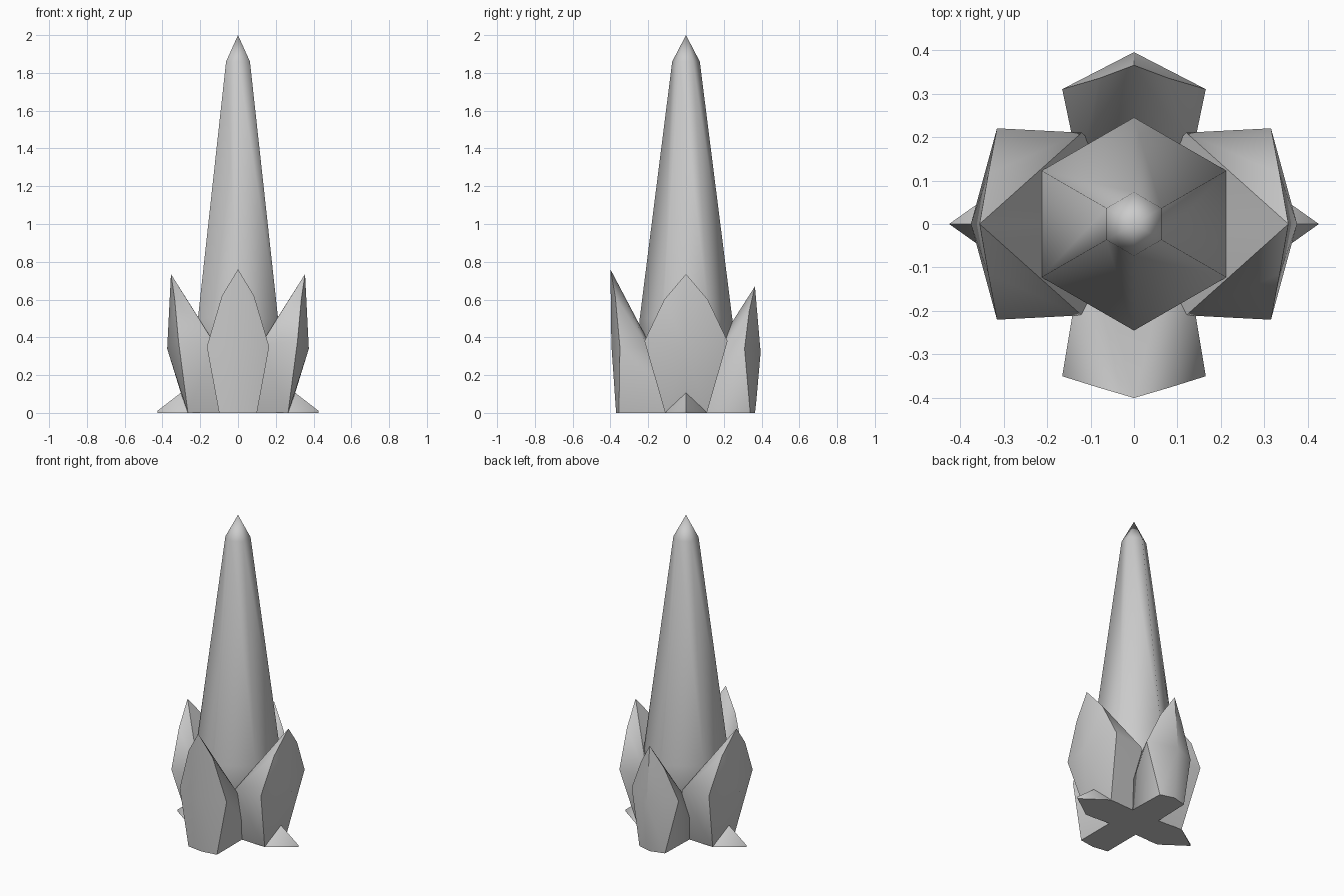
import bpy, bmesh, math
from mathutils import Vector

if "Cube" in bpy.data.objects:
    bpy.data.objects.remove(bpy.data.objects["Cube"])

stone = bpy.data.materials.new("grey stone")
stone.diffuse_color = (0.6, 0.6, 0.6, 1)
stone.use_nodes = True
stone.node_tree.nodes["Principled BSDF"].inputs["Base Color"].default_value = stone.diffuse_color


def finish(bm, name, angle):
    """Turn a bmesh into a shaded object."""
    bmesh.ops.recalc_face_normals(bm, faces=bm.faces)
    mesh = bpy.data.meshes.new(name)
    bm.to_mesh(mesh)
    bm.free()
    mesh.materials.append(stone)
    ob = bpy.data.objects.new(name, mesh)
    bpy.context.collection.objects.link(ob)
    bpy.ops.object.select_all(action='DESELECT')
    ob.select_set(True)
    bpy.context.view_layer.objects.active = ob
    bpy.ops.object.shade_smooth_by_angle(angle=math.radians(angle))
    return ob


def hull(name, points, turn, angle):
    """Convex shard from (outward, sideways, z) points, mirrored sideways.
    turn is the direction it faces, in degrees around z."""
    bm = bmesh.new()
    c, s = math.cos(math.radians(turn)), math.sin(math.radians(turn))
    for o, l, z in points:
        for side in ((l, -l) if l else (0,)):
            bm.verts.new((o * c - side * s, o * s + side * c, z))
    res = bmesh.ops.convex_hull(bm, input=bm.verts)
    loose = {v for v in res["geom_interior"] + res["geom_unused"]
             if isinstance(v, bmesh.types.BMVert)}
    bmesh.ops.delete(bm, geom=list(loose), context='VERTS')
    return finish(bm, name, angle)


# Six-sided spire: narrow foot, swelling to the collar, tapering to a point
bm = bmesh.new()
rings = []
for r, z in ((0.13, 0), (0.245, 0.36), (0.245, 0.5), (0.073, 1.86)):
    rings.append([bm.verts.new((r * math.sin(k * math.pi / 3),
                                r * math.cos(k * math.pi / 3), z))
                  for k in range(6)])
apex = bm.verts.new((0, 0, 2))
bm.faces.new(rings[0])
for k in range(6):
    n = (k + 1) % 6
    for low, high in zip(rings, rings[1:]):
        bm.faces.new((low[k], low[n], high[n], high[k]))
    bm.faces.new((rings[-1][k], rings[-1][n], apex))
finish(bm, "spire", 65)

# Front petal: tallest
hull("front_petal", [
    (0, 0.1, 0), (0.355, 0.1, 0), (0.37, 0, 0),
    (0.395, 0, 0.36), (0.35, 0.165, 0.35), (0.2, 0.14, 0.34),
    (0.375, 0.085, 0.62), (0.4, 0, 0.76), (0.2, 0, 0.38)], -90, 45)

# Back petal: shorter, with a stronger ridge
hull("back_petal", [
    (0, 0.1, 0), (0.34, 0.09, 0), (0.365, 0, 0), (0.372, 0, 0.06),
    (0.395, 0, 0.32), (0.31, 0.165, 0.34), (0.2, 0.11, 0.34),
    (0.335, 0.08, 0.54), (0.365, 0, 0.67), (0.18, 0, 0.38)], 90, 45)

for side, turn in (("right", 0), ("left", 180)):
    # Broad side petals
    hull(side + "_petal", [
        (0, 0.1, 0), (0.265, 0.11, 0), (0.27, 0, 0), (0.29, 0, 0.1),
        (0.375, 0, 0.34), (0.315, 0.22, 0.38), (0.12, 0.21, 0.36),
        (0.335, 0.115, 0.6), (0.355, 0, 0.735), (0.15, 0, 0.41)], turn, 45)
    # Low spikes at the foot of the side petals
    hull(side + "_spike", [
        (0.2, 0.11, 0), (0.27, 0.11, 0), (0.285, 0, 0.12),
        (0.425, 0, 0), (0.425, 0, 0.012)], turn, 40)
